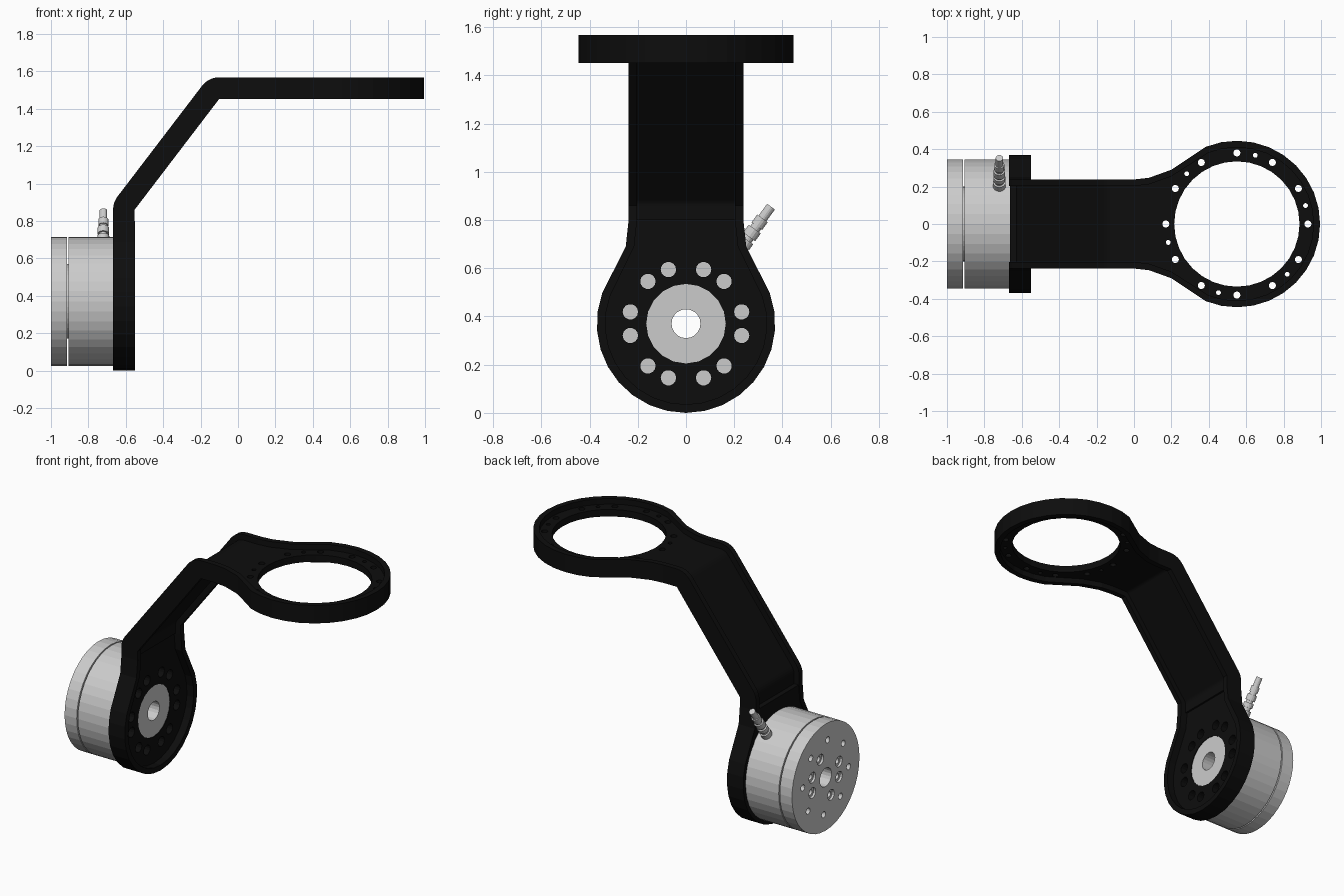
import bpy, bmesh
from math import sin, cos, radians, atan2, pi
from mathutils import Vector

if "Cube" in bpy.data.objects:
    bpy.data.objects.remove(bpy.data.objects["Cube"])

black = bpy.data.materials.new("black_metal")
black.diffuse_color = (0.004, 0.004, 0.004, 1)
black.use_nodes = True
black.node_tree.nodes["Principled BSDF"].inputs["Base Color"].default_value = black.diffuse_color

PLANES = {  # (u, v, w) -> world, w is the thickness direction
    "x": lambda u, v, w: (w, u, v),
    "y": lambda u, v, w: (u, -w, v),
    "z": lambda u, v, w: (u, v, w),
}


def arc(cx, cy, r, a0, a1, n):
    return [(cx + r * cos(radians(a0 + (a1 - a0) * i / n)),
             cy + r * sin(radians(a0 + (a1 - a0) * i / n))) for i in range(n + 1)]


def circle(cx, cy, r, n=20):
    return arc(cx, cy, r, 0, 360, n)[:-1]


def holes_at(cx, cy, ring_r, angles, r, n=14):
    return [circle(cx + ring_r * cos(radians(a)), cy + ring_r * sin(radians(a)), r, n)
            for a in angles]


def slab(name, loops, lo, hi, plane, mat=None):
    """Filled outline with holes, extruded from lo to hi."""
    cu = bpy.data.curves.new(name, 'CURVE')
    cu.dimensions = '2D'
    cu.fill_mode = 'BOTH'
    cu.extrude = (hi - lo) / 2
    for loop in loops:
        sp = cu.splines.new('POLY')
        sp.points.add(len(loop) - 1)
        for p, (u, v) in zip(sp.points, loop):
            p.co = (u, v, 0, 1)
        sp.use_cyclic_u = True
    tmp = bpy.data.objects.new(name + "_outline", cu)
    bpy.context.collection.objects.link(tmp)
    deps = bpy.context.evaluated_depsgraph_get()
    me = bpy.data.meshes.new_from_object(tmp.evaluated_get(deps))
    bpy.data.objects.remove(tmp)
    bm = bmesh.new()
    bm.from_mesh(me)
    bmesh.ops.remove_doubles(bm, verts=bm.verts, dist=1e-5)
    for v in bm.verts:
        u, w, d = v.co
        v.co = PLANES[plane](u, w, d + (lo + hi) / 2)
    bmesh.ops.recalc_face_normals(bm, faces=bm.faces)
    for f in bm.faces:
        f.smooth = False
    bm.to_mesh(me)
    bm.free()
    me.materials.clear()
    if mat:
        me.materials.append(mat)
    ob = bpy.data.objects.new(name, me)
    bpy.context.collection.objects.link(ob)
    return ob


RIM = 0.035
AX = 0.37       # motor axis height
RX = 0.55       # ring centre


# Outline of the motor end, inset by t
def disc_outline(t):
    right = [(0.238 - t, 0.8), (0.25 - t, 0.69)] + arc(0, AX, 0.37 - t, 20, -90, 9)
    return right + [(-y, z) for y, z in reversed(right[:-1])]


# Outline of the ring end, inset by t
def ring_outline(t):
    upper = [(0, 0.238 - t), (0.08, 0.247 - t), (0.2, 0.29 - t)] + arc(RX, 0, 0.445 - t, 112, 0, 10)
    return upper + [(x, -y) for x, y in reversed(upper[:-1])]


def rim(outline):
    return outline(0) + outline(RIM)[::-1]


# Motor end of the bracket: raised rim and drilled web
slab("motor_plate_rim", [rim(disc_outline)], -0.668, -0.552, "x", black)
bolt_angles = [s + a for s in (0, 180) for a in (12, 48, 72, 108, 132, 168)]
slab("motor_plate_web",
     [disc_outline(0.01), circle(0, AX, 0.165)] + holes_at(0, AX, 0.236, bolt_angles, 0.032),
     -0.664, -0.6, "x", black)

# Ring end of the bracket: raised rim and drilled web
slab("ring_rim", [rim(ring_outline)], 1.452, 1.568, "z", black)
slab("ring_web",
     [ring_outline(0.01), circle(RX, 0, 0.335, 32)]
     + holes_at(RX, 0, 0.38, range(0, 360, 30), 0.019)
     + holes_at(RX, 0, 0.38, range(15, 360, 60), 0.013),
     1.488, 1.532, "z", black)

# Bent arm: H section swept around two concentric bends
C1, C2 = (-0.552, 0.86), (-0.10, 1.452)
tilt = 90 + atan2(C2[1] - C1[1], C2[0] - C1[0]) * 180 / pi


def bend_line(r):
    return ([(C1[0] - r, 0.8)] + arc(*C1, r, 180, tilt, 4)
            + arc(*C2, r, tilt, 90, 5) + [(0, C2[1] + r)])


def bend_profile(r0, r1):
    return bend_line(r1) + bend_line(r0)[::-1]


slab("arm_web", [bend_profile(0.036, 0.08)], -0.22, 0.22, "y", black)
for side, lo in (("front", 0.238 - RIM), ("back", -0.238)):
    slab("arm_flange_" + side, [bend_profile(0.0005, 0.116)], lo, lo + RIM, "y", black)

# Motor, stacked along its axis around a through bore
bore = circle(0, AX, 0.06)


def motor_part(name, r, lo, hi, holes=(), n=40):
    slab(name, [circle(0, AX, r, n), bore] + list(holes), lo, hi, "x")


outer = holes_at(0, AX, 0.235, range(5, 365, 45), 0.02)
inner_angles = (20, 68, 160, 200, 248, 340)
motor_part("motor_output_face", 0.345, -1.0, -0.985, outer + holes_at(0, AX, 0.145, inner_angles, 0.034))
motor_part("motor_output_counterbores", 0.345, -0.985, -0.955, outer + holes_at(0, AX, 0.145, inner_angles, 0.018))
motor_part("motor_output_flange", 0.345, -0.955, -0.913)
motor_part("motor_gap_core", 0.2, -0.915, -0.903)
motor_part("motor_housing", 0.345, -0.905, -0.664)
motor_part("motor_hub", 0.165, -0.664, -0.604, n=20)

# Cable connector: stepped cylinders pointing out radially
direction = Vector((0, cos(radians(54)), sin(radians(54))))
turn = direction.to_track_quat('Z', 'Y').to_matrix().to_4x4()
bm = bmesh.new()
steps = [(0.30, 0.38, 0.034), (0.38, 0.40, 0.024), (0.40, 0.43, 0.032), (0.43, 0.445, 0.022),
         (0.445, 0.485, 0.031), (0.485, 0.50, 0.022), (0.50, 0.54, 0.027), (0.54, 0.60, 0.02)]
for lo, hi, r in steps:
    m = turn.copy()
    m.translation = Vector((-0.72, 0, AX)) + direction * (lo + hi) / 2
    bmesh.ops.create_cone(bm, cap_ends=True, segments=16, radius1=r, radius2=r, depth=hi - lo, matrix=m)
me = bpy.data.meshes.new("cable_connector")
bm.to_mesh(me)
bm.free()
bpy.context.collection.objects.link(bpy.data.objects.new("cable_connector", me))
